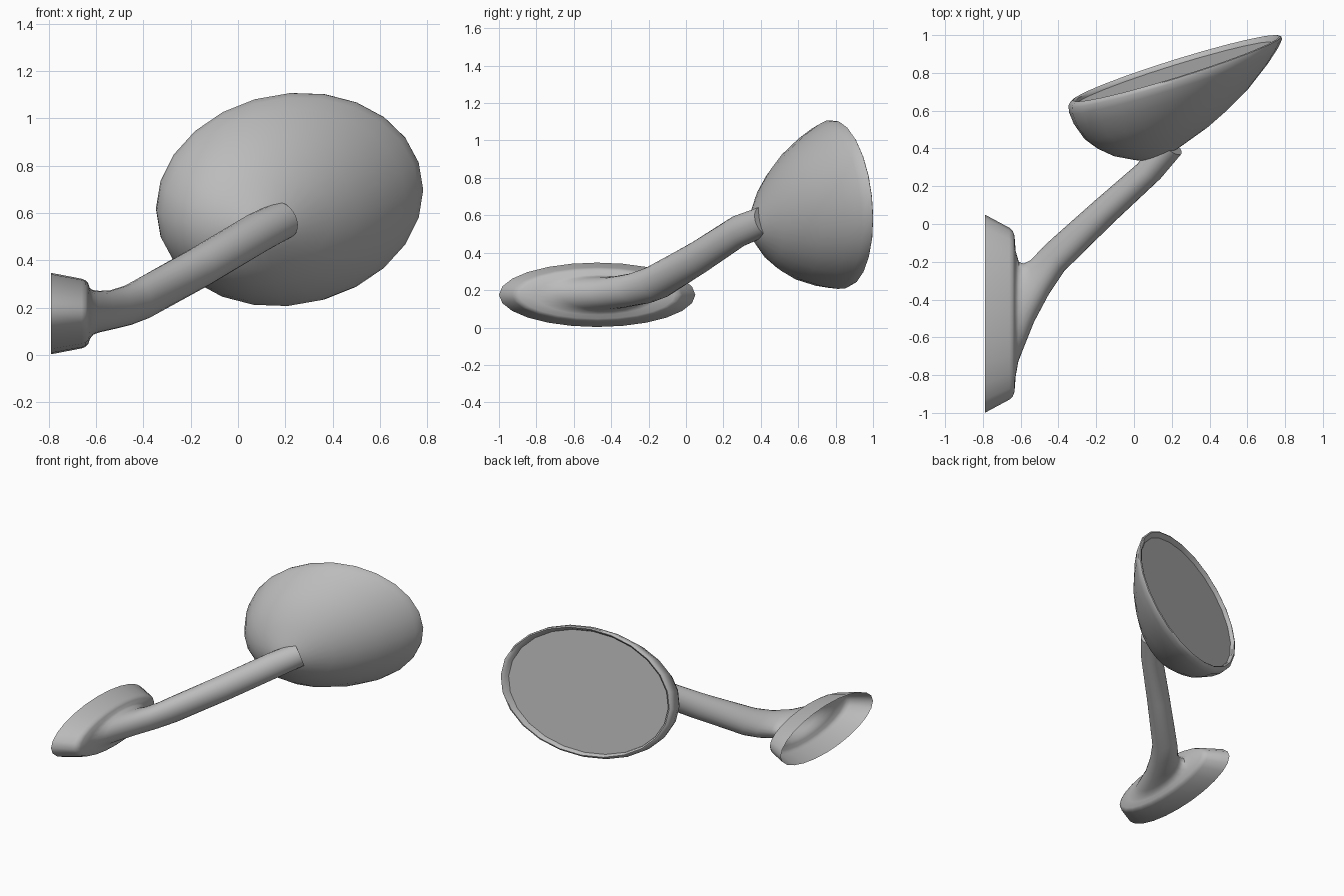
import bpy, bmesh, math
from mathutils import Vector

cube = bpy.data.objects.get("Cube")
if cube:
    bpy.data.objects.remove(cube, do_unlink=True)

SIDES = 24
grey = bpy.data.materials.new("plain_grey")
grey.use_nodes = True
grey.diffuse_color = (0.5, 0.5, 0.5, 1)
grey.node_tree.nodes["Principled BSDF"].inputs["Base Color"].default_value = (0.5, 0.5, 0.5, 1)


def loft(name, rings, cap_start=False, cap_end=False):
    """Skin a list of ellipses given as (centre, half axis u, half axis v)."""
    bm = bmesh.new()
    loops = []
    for c, u, v in rings:
        angles = [2 * math.pi * i / SIDES for i in range(SIDES)]
        loops.append([bm.verts.new(c + u * math.cos(a) + v * math.sin(a)) for a in angles])
    for a, b in zip(loops, loops[1:]):
        for i in range(SIDES):
            j = (i + 1) % SIDES
            bm.faces.new((a[i], a[j], b[j], b[i]))
    if cap_start:
        bm.faces.new(loops[0])
    if cap_end:
        bm.faces.new(loops[-1])
    bmesh.ops.recalc_face_normals(bm, faces=bm.faces)
    mesh = bpy.data.meshes.new(name)
    bm.to_mesh(mesh)
    bm.free()
    mesh.materials.append(grey)
    ob = bpy.data.objects.new(name, mesh)
    bpy.context.collection.objects.link(ob)
    bpy.ops.object.select_all(action='DESELECT')
    ob.select_set(True)
    bpy.context.view_layer.objects.active = ob
    bpy.ops.object.shade_smooth_by_angle(angle=math.radians(50))
    return ob


# Mounting foot: open oval shell, (x, half length, half height)
foot = [(-0.79, 0.525, 0.172), (-0.66, 0.455, 0.147), (-0.643, 0.44, 0.14),
        (-0.633, 0.415, 0.128), (-0.626, 0.33, 0.107)]
rings = [(Vector((x, -0.475, 0.175)), Vector((0, a, 0)), Vector((0, 0, b))) for x, a, b in foot]

# Arm: far edge x y, near edge x y, centre height, half thickness, lean
arm = [(-0.61, -0.20, -0.613, -0.73, 0.18, 0.094, 0),
       (-0.585, -0.21, -0.59, -0.67, 0.183, 0.088, 0),
       (-0.545, -0.19, -0.53, -0.52, 0.19, 0.083, 0.05),
       (-0.48, -0.12, -0.45, -0.37, 0.21, 0.085, 0.15),
       (-0.42, -0.065, -0.37, -0.25, 0.242, 0.09, 0.22),
       (-0.2, 0.13, -0.1, 0.015, 0.378, 0.088, 0.25),
       (0.02, 0.32, 0.14, 0.24, 0.515, 0.086, 0.25),
       (0.13, 0.47, 0.25, 0.37, 0.57, 0.08, 0.25)]
for fx, fy, nx, ny, z, r, lean in arm:
    centre = Vector(((fx + nx) / 2, (fy + ny) / 2, z))
    half = Vector(((fx - nx) / 2, (fy - ny) / 2, 0))
    rings.append((centre, half, Vector((-lean, -lean, 1)).normalized() * r))
loft("foot_and_arm", rings, cap_end=True)

# Mirror head: skewed oval bowl, (depth towards the arm, scale)
RIM, TIP = Vector((0.22, 0.81, 0.66)), Vector((0.12, 0.33, 0.53))
U, V = Vector((0.565, 0.175, 0.04)), Vector((0, -0.05, 0.449))
bowl = [(0.97, 0.03), (0.95, 0.12), (0.89, 0.24), (0.77, 0.45), (0.63, 0.62), (0.47, 0.77),
        (0.25, 0.91), (0.1, 0.98), (0.02, 1.0), (-0.02, 0.99), (-0.03, 0.97),
        (-0.01, 0.945), (0.03, 0.93)]
loft("mirror_housing", [(RIM.lerp(TIP, d), U * s, V * s) for d, s in bowl], cap_start=True)

# Mirror glass: flat oval set inside the rim
loft("mirror_glass", [(RIM.lerp(TIP, d), U * 0.93, V * 0.93) for d in (0.03, 0.045)],
     cap_start=True, cap_end=True)
